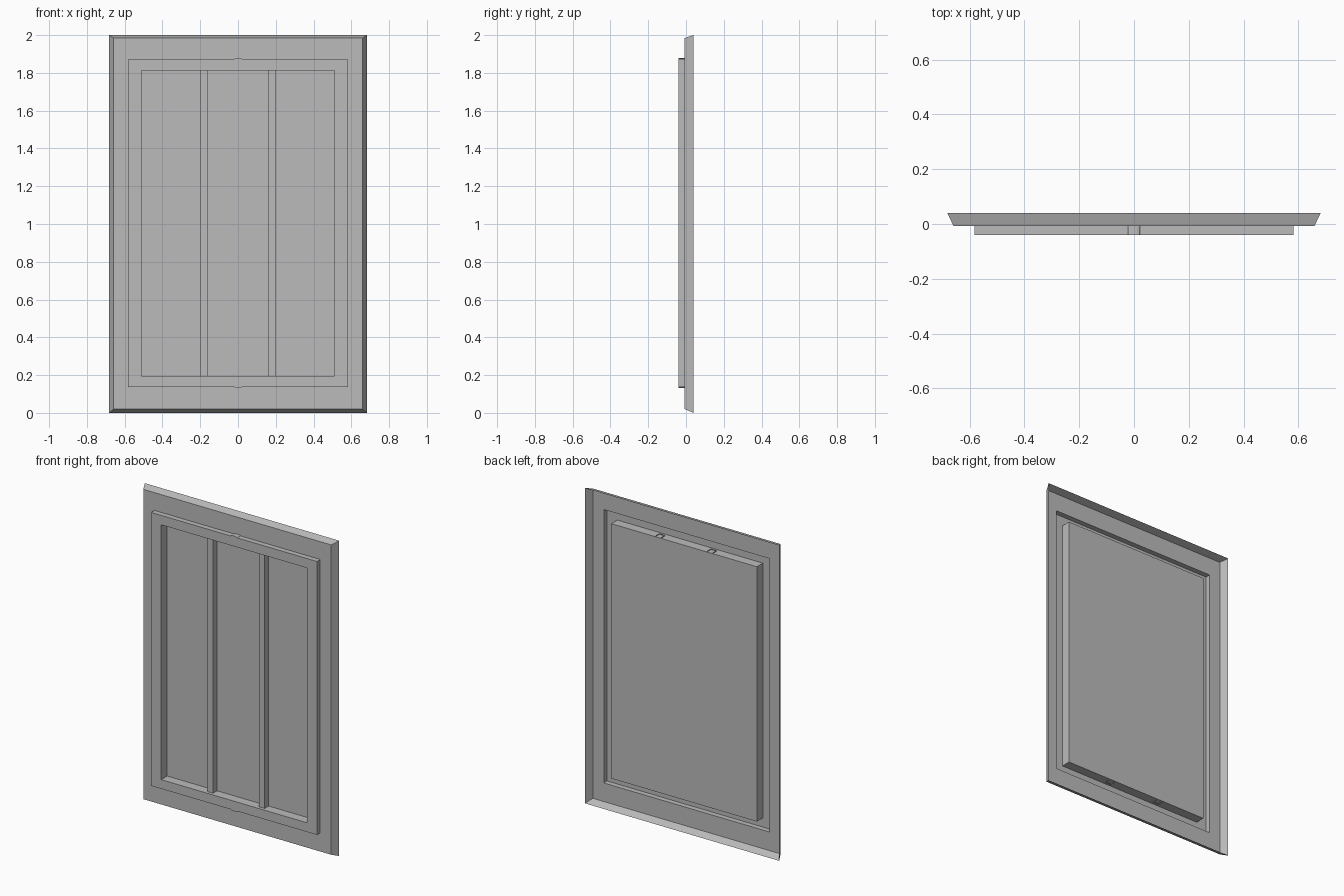
import bpy, math

cube = bpy.data.objects.get("Cube")
if cube:
    bpy.data.objects.remove(cube, do_unlink=True)

grey = bpy.data.materials.new("plain grey")
grey.use_nodes = True
colour = (0.5, 0.5, 0.5, 1)
grey.diffuse_color = colour
grey.node_tree.nodes["Principled BSDF"].inputs["Base Color"].default_value = colour

FRONT, FLANGE, PANE, BACK = -0.04, -0.007, 0.02, 0.04
BOTTOM, TOP = 0.196, 1.812  # glazed opening


def add_mesh(name, verts, faces):
    mesh = bpy.data.meshes.new(name)
    mesh.from_pydata(verts, [], faces)
    mesh.materials.append(grey)
    obj = bpy.data.objects.new(name, mesh)
    bpy.context.collection.objects.link(obj)
    return obj


def loft(name, rings):
    """Thin shell through rectangles given as half width, bottom, top, y."""
    verts, faces = [], []
    for half, low, high, y in rings:
        verts += [(-half, y, low), (half, y, low), (half, y, high), (-half, y, high)]
    for r in range(len(rings) - 1):
        for i in range(4):
            a, b = r * 4 + i, r * 4 + (i + 1) % 4
            faces.append((a, b, b + 4, a + 4))
    return add_mesh(name, verts, faces)


def strip(name, a, b):
    """Sheet spanning two matching polylines."""
    n = len(a)
    return add_mesh(name, a + b, [(i, i + 1, n + i + 1, n + i) for i in range(n - 1)])


# Flared outer frame, open at the back
loft("outer_frame", [(0.682, 0, 2, BACK), (0.659, 0.02, 1.985, FLANGE),
                     (0.582, 0.138, 1.872, FLANGE)])

# Raised sash with deep reveals around the opening
loft("sash", [(0.582, 0.138, 1.872, FLANGE), (0.582, 0.138, 1.872, FRONT),
              (0.511, BOTTOM, TOP, FRONT), (0.511, BOTTOM, TOP, PANE)])

# Pane closing the opening
add_mesh("pane", [(-0.511, PANE, BOTTOM), (0.511, PANE, BOTTOM),
                  (0.511, PANE, TOP), (-0.511, PANE, TOP)], [(0, 1, 2, 3)])

# Two upright glazing bars, channels whose ends poke through the reveals
for side, name in ((-1, "right_bar"), (1, "left_bar")):
    x = side * 0.181
    section = [(x - 0.02, PANE), (x - 0.02, -0.02), (x + 0.02, -0.02), (x + 0.02, PANE)]
    strip(name, [(px, py, BOTTOM - 0.004) for px, py in section],
          [(px, py, TOP + 0.004) for px, py in section])

# Small arched nibs in the middle of the sash edges
for name, z, sign in (("top_nib", 1.872, 1), ("bottom_nib", 0.138, -1)):
    arc = [(0.022 * math.cos(math.pi * k / 6), z + sign * 0.006 * math.sin(math.pi * k / 6))
           for k in range(7)]
    strip(name, [(x, FRONT, h) for x, h in arc], [(x, FLANGE, h) for x, h in arc])
    add_mesh(name + "_face", [(x, FRONT, h) for x, h in arc], [tuple(range(7))[::-sign]])
